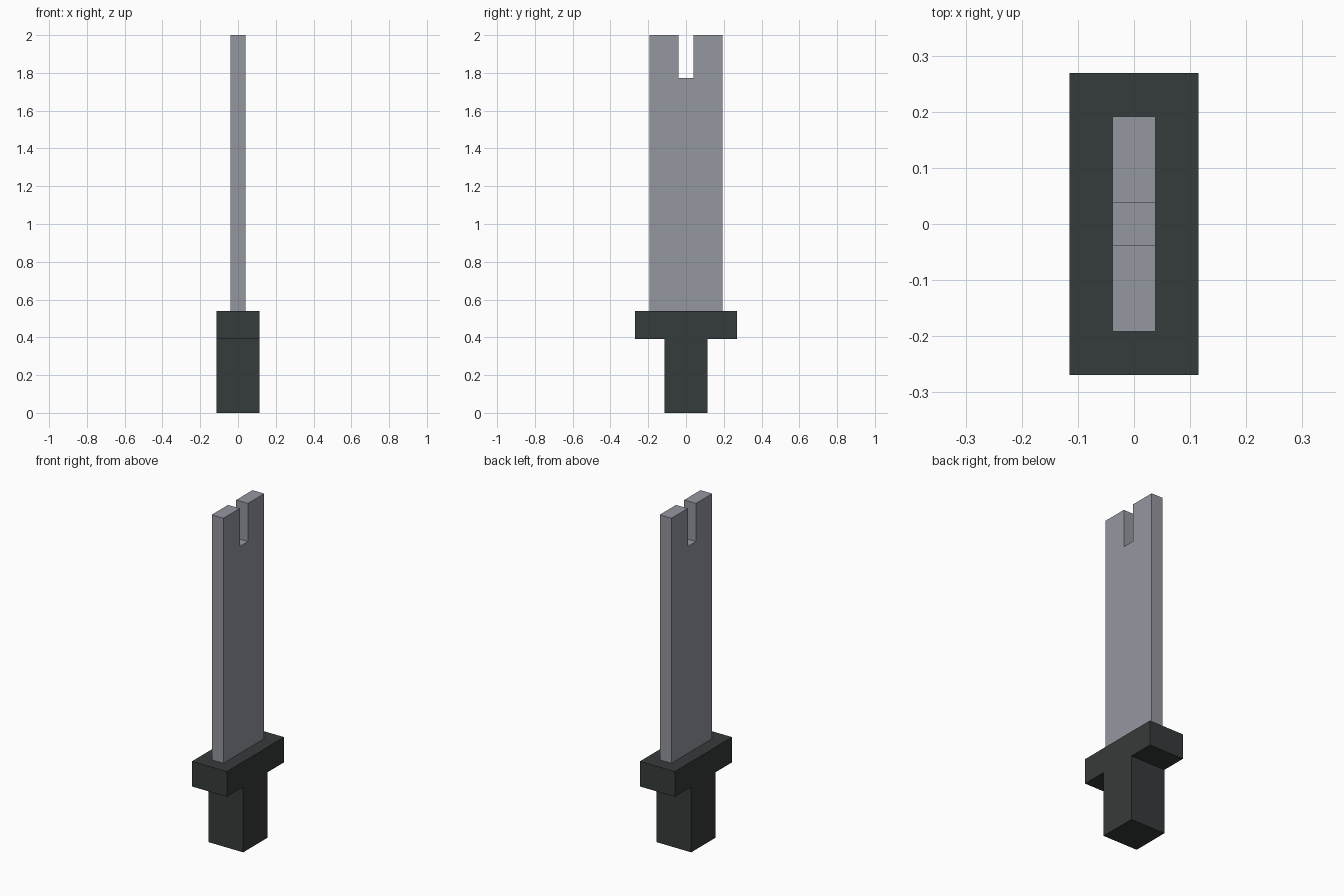
import bpy
import bmesh

cube = bpy.data.objects.get("Cube")
if cube:
    bpy.data.objects.remove(cube, do_unlink=True)


def make_material(name, rgb):
    mat = bpy.data.materials.new(name)
    mat.use_nodes = True
    colour = (*rgb, 1.0)
    mat.diffuse_color = colour
    bsdf = next(n for n in mat.node_tree.nodes if n.type == 'BSDF_PRINCIPLED')
    bsdf.inputs["Base Color"].default_value = colour
    return mat


def extrude_profile(name, outline, half_width, mat):
    """Extrude a closed (y, z) outline along x, centred on x = 0."""
    bm = bmesh.new()
    face = bm.faces.new([bm.verts.new((-half_width, y, z)) for y, z in outline])
    extruded = bmesh.ops.extrude_face_region(bm, geom=[face])["geom"]
    verts = [v for v in extruded if isinstance(v, bmesh.types.BMVert)]
    bmesh.ops.translate(bm, verts=verts, vec=(2 * half_width, 0, 0))
    bmesh.ops.recalc_face_normals(bm, faces=bm.faces)
    mesh = bpy.data.meshes.new(name)
    bm.to_mesh(mesh)
    bm.free()
    mesh.materials.append(mat)
    obj = bpy.data.objects.new(name, mesh)
    bpy.context.collection.objects.link(obj)
    return obj


def box_outline(half_depth, z0, z1):
    return [(-half_depth, z0), (half_depth, z0), (half_depth, z1), (-half_depth, z1)]


steel = make_material("steel grey", (0.30, 0.31, 0.355))
dark = make_material("dark slate", (0.036, 0.044, 0.043))

# Square grip and the wider crossguard on top of it
extrude_profile("grip", box_outline(0.115, 0.0, 0.39), 0.115, dark)
extrude_profile("crossguard", box_outline(0.269, 0.39, 0.54), 0.115, dark)

# Flat blade with a square notch in its tip
half_side = [(0.192, 0.54), (0.192, 2.0), (0.0385, 2.0), (0.0385, 1.773)]
mirrored = [(-y, z) for y, z in reversed(half_side)]
extrude_profile("blade", half_side + mirrored, 0.0385, steel)
